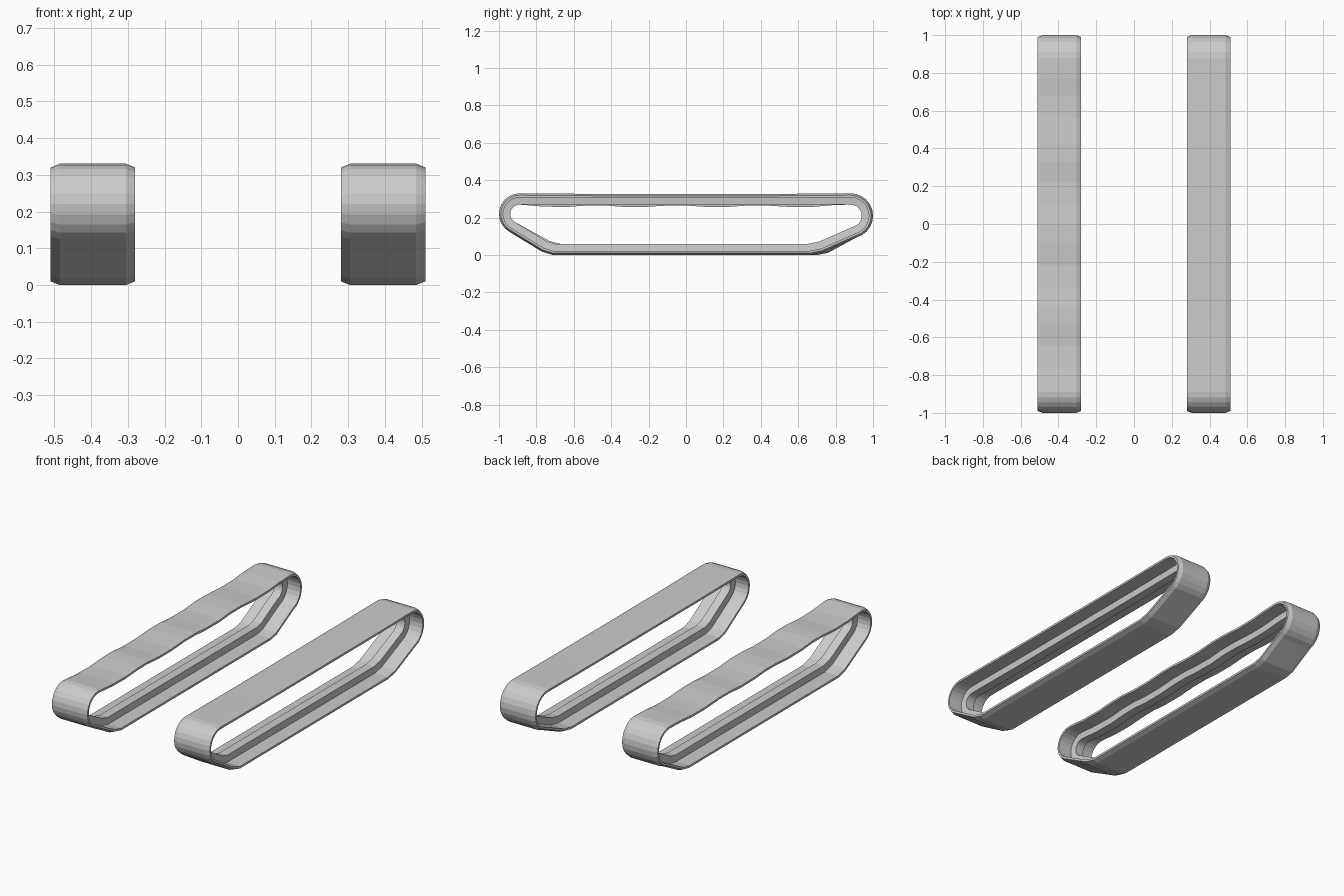
import bpy
import bmesh
from math import cos, sin, radians
from mathutils import Vector

if "Cube" in bpy.data.objects:
    bpy.data.objects.remove(bpy.data.objects["Cube"])

# Belt section: (across, inset from outer surface), with chamfers and a centre guide ridge
SECTION = [(-.115, .01), (-.09, 0), (.09, 0), (.115, .01), (.115, .022),
           (.03, .022), (.026, .06), (-.026, .06), (-.03, .022), (-.115, .022)]


def arc(cy, cz, r, start, end, step=15):
    return [(cy + r * cos(radians(a)), cz + r * sin(radians(a)))
            for a in range(start, end + 1, step)]


def make_track(name, x, bottom, top):
    # Side path, counterclockwise in (y, z)
    path = arc(-.89, .22, .11, 90, 240) + bottom + arc(.88, .21, .12, -75, 90) + top
    path = [Vector(p) for p in path]
    n = len(path)
    bm = bmesh.new()
    rings = []
    for i, p in enumerate(path):
        a = (p - path[i - 1]).normalized()
        b = (path[(i + 1) % n] - p).normalized()
        na, nb = Vector((-a.y, a.x)), Vector((-b.y, b.x))
        miter = (na + nb) / (1 + na.dot(nb))
        rings.append([bm.verts.new((x + u, *(p + miter * d))) for u, d in SECTION])
    m = len(SECTION)
    for i in range(n):
        r, s = rings[i], rings[(i + 1) % n]
        for j in range(m):
            k = (j + 1) % m
            bm.faces.new((r[j], r[k], s[k], s[j]))
    bmesh.ops.recalc_face_normals(bm, faces=bm.faces)
    mesh = bpy.data.meshes.new(name)
    bm.to_mesh(mesh)
    bm.free()
    bpy.context.collection.objects.link(bpy.data.objects.new(name, mesh))


# Right track: taut top run
make_track("right_track", .395,
           [(-.77, .018), (-.71, 0), (.66, 0), (.73, .014)],
           [(.5, .327), (-.5, .327)])

# Left track: top run sagging between return rollers
sag = [(.77, .326), (.68, .318), (.56, .317), (.43, .325), (.33, .325),
       (.22, .317), (.10, .318), (0, .325), (-.10, .325), (-.22, .317),
       (-.34, .318), (-.44, .326), (-.53, .325), (-.64, .317), (-.76, .319)]
make_track("left_track", -.395,
           [(-.75, .018), (-.68, 0), (.70, 0), (.76, .012)], sag)
